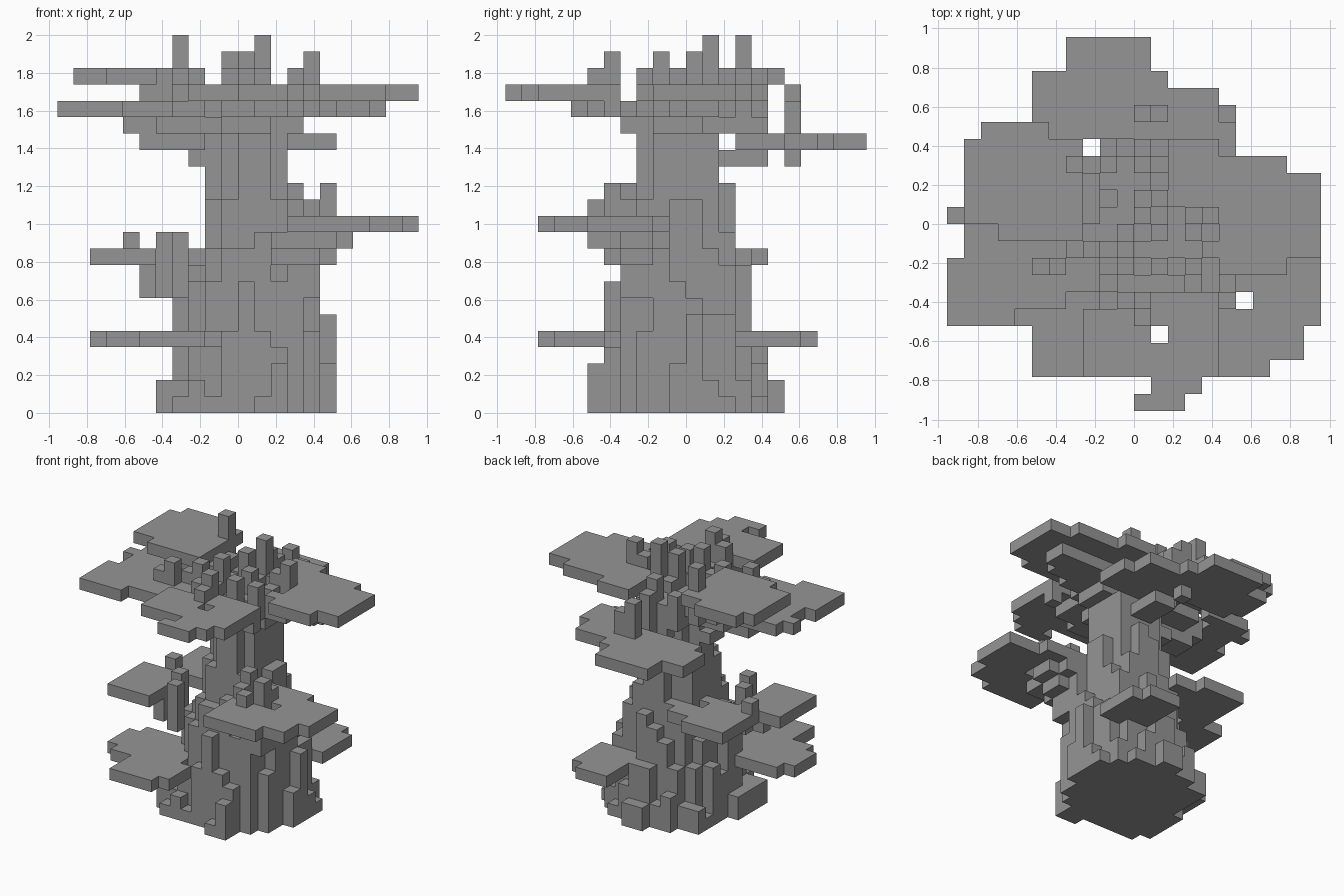
import bpy, bmesh, math, random
from mathutils import Vector

if "Cube" in bpy.data.objects:
    bpy.data.objects.remove(bpy.data.objects["Cube"], do_unlink=True)

random.seed(4)
UNIT = 2 / 23          # edge of one block
cells = {}             # block position -> part name

stone = bpy.data.materials.new("stone_grey")
stone.use_nodes = True
grey = (0.3, 0.3, 0.3, 1)
stone.diffuse_color = grey
stone.node_tree.nodes["Principled BSDF"].inputs["Base Color"].default_value = grey


def box(part, x0, x1, y0, y1, z0, z1):
    """Fill a range of blocks, keeping those already taken."""
    for x in range(x0, x1):
        for y in range(y0, y1):
            for z in range(z0, z1):
                cells.setdefault((x, y, z), part)


def plate(part, z, *areas):
    """One block thick shelf made of rectangles."""
    for x0, x1, y0, y1 in areas:
        box(part, x0, x1, y0, y1, z, z + 1)


def column(part, x, y, z0, z1):
    box(part, x, x + 1, y, y + 1, z0, z1)


# Trunk: a bundle of columns on a rounded foot, shorter towards the rim
steps = ((2.4, 18), (3.0, 13), (3.5, 10), (4.2, 8), (4.9, 5))
foot = ((1, 3), (-4, 3), (-5, 4), (-5, 5), (-5, 5), (-5, 6),
        (-4, 6), (-4, 6), (-4, 6), (-4, 5), (-2, 4), (0, 2))
for y, (start, end) in enumerate(foot, -6):
    for x in range(start, end):
        d = math.hypot(x - 0.2, y + 0.7)
        ragged = d + random.uniform(-0.25, 0.25) if d > 2.4 else d
        top = next((h for r, h in steps if ragged < r), 2)
        column("trunk", x, y, 0, top + random.choice((-1, 0, 0, 1)))

# Low shelves
plate("low_front_shelf", 4, (-6, -2, -9, -8), (-6, -1, -8, -5), (-8, -2, -6, -2),
      (-9, -4, -5, -2), (-8, -4, -2, -1))
plate("low_back_shelf", 4, (2, 6, 3, 7), (2, 5, 7, 8))

# Middle shelves with their brackets
plate("middle_right_shelf", 9, (-9, -5, -5, 0), (-8, -5, -4, 0))
plate("middle_back_shelf", 9, (-7, -3, 0, 5), (-3, -1, 2, 4))
for x, y, z0, z1 in ((-5, -2, 7, 11), (-4, -4, 7, 11), (-6, -3, 7, 10), (-7, 0, 10, 11)):
    column("middle_bracket", x, y, z0, z1)
plate("middle_left_shelf", 11, (3, 8, -9, -1), (8, 10, -8, -2), (10, 11, -6, -2))
cells.pop((6, -5, 11), None)
plate("middle_left_bracket", 10, (2, 6, -6, -1), (6, 7, -4, -2))
plate("middle_left_bracket", 9, (2, 5, -5, -1), (5, 6, -4, -2))
box("middle_left_bracket", 3, 5, -4, -1, 7, 9)
for x, y, z in ((5, -5, 14), (5, -4, 13), (4, -6, 13), (3, -5, 13), (3, -4, 14)):
    column("middle_left_post", x, y, 11, z)

# Upper back shelf
plate("upper_back_shelf", 16, (-4, 1, 6, 11), (-6, 2, 6, 9), (-5, 5, 5, 8),
      (2, 6, 3, 6))
plate("upper_back_bracket", 15, (0, 2, 2, 5))
for x, y, z0, z1 in ((0, 6, 15, 20), (1, 6, 17, 19), (0, 4, 16, 20), (1, 4, 16, 18),
                     (-1, 3, 16, 19), (1, 3, 16, 19)):
    column("upper_back_post", x, y, z0, z1)

# Upper right shelves and their brackets
plate("upper_right_shelf", 18, (-11, -7, -6, -2), (-10, -4, -5, 0), (-11, -7, 0, 1),
      (-10, -6, 1, 2), (-7, -4, -5, 0), (-5, -2, -4, 0))
plate("upper_right_bracket", 17, (-7, -2, -2, 0), (-5, -2, -3, 2))
plate("upper_right_bracket", 16, (-6, -2, -2, 0))
plate("top_right_shelf", 20, (-9, -5, 5, 6), (-10, -3, 0, 5), (-8, -3, -1, 3))
plate("top_right_bracket", 19, (-6, -2, 0, 3))
plate("top_right_bracket", 18, (-5, -2, 0, 3))
for x, y, z in ((-4, 3, 23), (-6, -3, 20), (-5, -3, 21), (-4, -2, 20), (-3, -2, 21)):
    column("top_right_post", x, y, 18, z)

# Upper front shelf
plate("upper_front_shelf", 19, (-3, 5, -9, -5), (-1, 5, -5, -4), (1, 4, -10, -9),
      (0, 3, -11, -10))
plate("upper_front_bracket", 18, (-1, 1, -7, -3), (1, 3, -6, -3))
plate("upper_front_bracket", 17, (-1, 2, -4, -3))
cells.pop((1, -7, 19), None)
for x, y, z in ((0, -6, 21), (0, -5, 22), (-1, -5, 21), (4, -5, 20)):
    column("upper_front_post", x, y, 18, z)

# Upper left shelf
plate("upper_left_shelf", 19, (5, 9, -3, 4), (2, 9, 1, 4), (2, 5, 4, 5), (9, 11, -2, 3))
plate("upper_left_bracket", 18, (2, 6, -2, 2), (6, 8, -1, 2), (8, 9, 0, 2))
plate("upper_left_bracket", 17, (2, 4, -2, 1))
plate("upper_left_bracket", 15, (2, 3, -1, 1), (-3, -2, -1, 1))
for x, y, z in ((4, 0, 22), (3, 0, 21), (3, -1, 20), (3, -3, 21), (4, -2, 20)):
    column("upper_left_post", x, y, 18, z)

# Spires crowning the trunk
for x in range(-2, 2):
    for y in range(-3, 4):
        column("crown", x, y, 17, random.choice((18, 19, 19, 20)))
for x, y, z in ((1, 1, 23), (0, 0, 22), (-1, -2, 22), (1, -1, 21), (0, 3, 21), (1, -3, 21)):
    column("crown", x, y, 17, z)


def build(part):
    """Skin the outer faces of one part's blocks."""
    bm = bmesh.new()
    corners = {}

    def vert(p):
        key = tuple(p)
        if key not in corners:
            corners[key] = bm.verts.new(Vector(key) * UNIT)
        return corners[key]

    for cell, owner in cells.items():
        if owner != part:
            continue
        for axis in range(3):
            for side in (0, 1):
                beyond = list(cell)
                beyond[axis] += side * 2 - 1
                if tuple(beyond) in cells:
                    continue
                u, v = (axis + 1) % 3, (axis + 2) % 3
                loop = []
                for a, b in ((0, 0), (1, 0), (1, 1), (0, 1)):
                    p = list(cell)
                    p[axis] += side
                    p[u] += a
                    p[v] += b
                    loop.append(vert(p))
                bm.faces.new(loop if side else loop[::-1])
    bmesh.ops.dissolve_limit(bm, angle_limit=0.01, verts=bm.verts, edges=bm.edges)
    mesh = bpy.data.meshes.new(part)
    bm.to_mesh(mesh)
    bm.free()
    mesh.materials.append(stone)
    bpy.context.collection.objects.link(bpy.data.objects.new(part, mesh))


for part in sorted(set(cells.values())):
    build(part)
